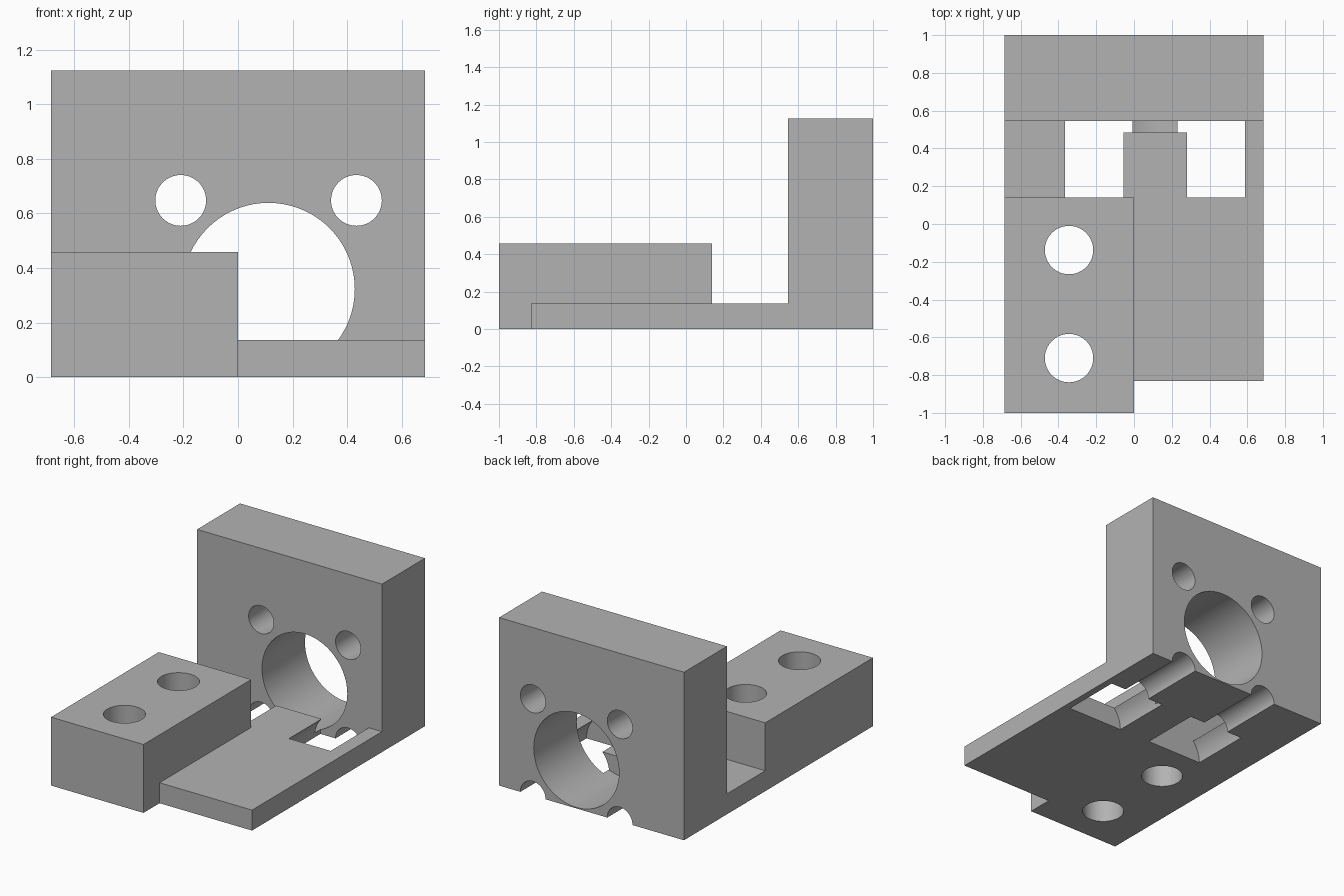
import bpy, bmesh, math
from mathutils import Matrix

if "Cube" in bpy.data.objects:
    bpy.data.objects.remove(bpy.data.objects["Cube"], do_unlink=True)

grey = bpy.data.materials.new("machined_grey")
grey.use_nodes = True
grey.diffuse_color = (0.45, 0.45, 0.45, 1)
grey.node_tree.nodes["Principled BSDF"].inputs["Base Color"].default_value = (0.45, 0.45, 0.45, 1)

HALF = 0.685     # half width of the bracket
PLATE = 0.137    # plate thickness
WALL_Y = 0.545   # front of the upright wall
BLOCK_Y = 0.14   # back of the clamp block


def make_object(name, bm):
    bmesh.ops.recalc_face_normals(bm, faces=bm.faces)
    mesh = bpy.data.meshes.new(name)
    bm.to_mesh(mesh)
    bm.free()
    mesh.materials.append(grey)
    obj = bpy.data.objects.new(name, mesh)
    bpy.context.collection.objects.link(obj)
    return obj


def extrude_profile(name, profile, x0, x1):
    """Extrude a side profile of (y, z) points along x."""
    bm = bmesh.new()
    face = bm.faces.new([bm.verts.new((x0, y, z)) for y, z in profile])
    result = bmesh.ops.extrude_face_region(bm, geom=[face])
    verts = [v for v in result["geom"] if isinstance(v, bmesh.types.BMVert)]
    bmesh.ops.translate(bm, verts=verts, vec=(x1 - x0, 0, 0))
    return make_object(name, bm)


def cylinder(name, axis, centre, radius, start, end):
    """Cylinder along y at (x, z), or along z at (x, y)."""
    a, b = centre
    mid = (start + end) / 2
    if axis == "y":
        matrix = Matrix.Translation((a, mid, b)) @ Matrix.Rotation(math.pi / 2, 4, "X")
    else:
        matrix = Matrix.Translation((a, b, mid))
    bm = bmesh.new()
    bmesh.ops.create_cone(bm, cap_ends=True, segments=72, radius1=radius,
                          radius2=radius, depth=end - start, matrix=matrix)
    obj = make_object(name, bm)
    obj.hide_render = True
    return obj


def combine(target, other, operation):
    mod = target.modifiers.new(other.name, "BOOLEAN")
    mod.object = other
    mod.operation = operation
    mod.solver = "EXACT"
    bpy.context.view_layer.objects.active = target
    bpy.ops.object.modifier_apply(modifier=mod.name)
    bpy.data.objects.remove(other, do_unlink=True)


# L-shaped plate and wall, with the clamp block on one side
bracket = extrude_profile("motor_bracket", [
    (-0.83, 0), (1, 0), (1, 1.125), (WALL_Y, 1.125), (WALL_Y, PLATE), (-0.83, PLATE)],
    -HALF, HALF)
block = extrude_profile("clamp_block", [
    (-1, 0), (BLOCK_Y, 0), (BLOCK_Y, 0.458), (-1, 0.458)], -HALF, 0)
combine(bracket, block, "UNION")

# Large bore, running a little way into the plate
combine(bracket, cylinder("bore", "y", (0.112, 0.323), 0.316, 0.485, 1.1), "DIFFERENCE")

for x in (-0.21, 0.434):
    # Upper screw hole, lower screw groove and screw head clearance
    combine(bracket, cylinder("screw_hole", "y", (x, 0.648), 0.093, 0.4, 1.1), "DIFFERENCE")
    combine(bracket, cylinder("screw_groove", "y", (x, 0.002), 0.093, 0.4, 1.1), "DIFFERENCE")
    combine(bracket, cylinder("head_clearance", "y", (x, 0.002), 0.205, BLOCK_Y, WALL_Y), "DIFFERENCE")

# Vertical mounting holes through the block
for y in (-0.138, -0.71):
    combine(bracket, cylinder("mounting_hole", "z", (-0.344, y), 0.128, -0.1, 0.6), "DIFFERENCE")

bpy.ops.object.select_all(action="DESELECT")
bracket.select_set(True)
bpy.context.view_layer.objects.active = bracket
bpy.ops.object.shade_smooth_by_angle(angle=math.radians(30))
